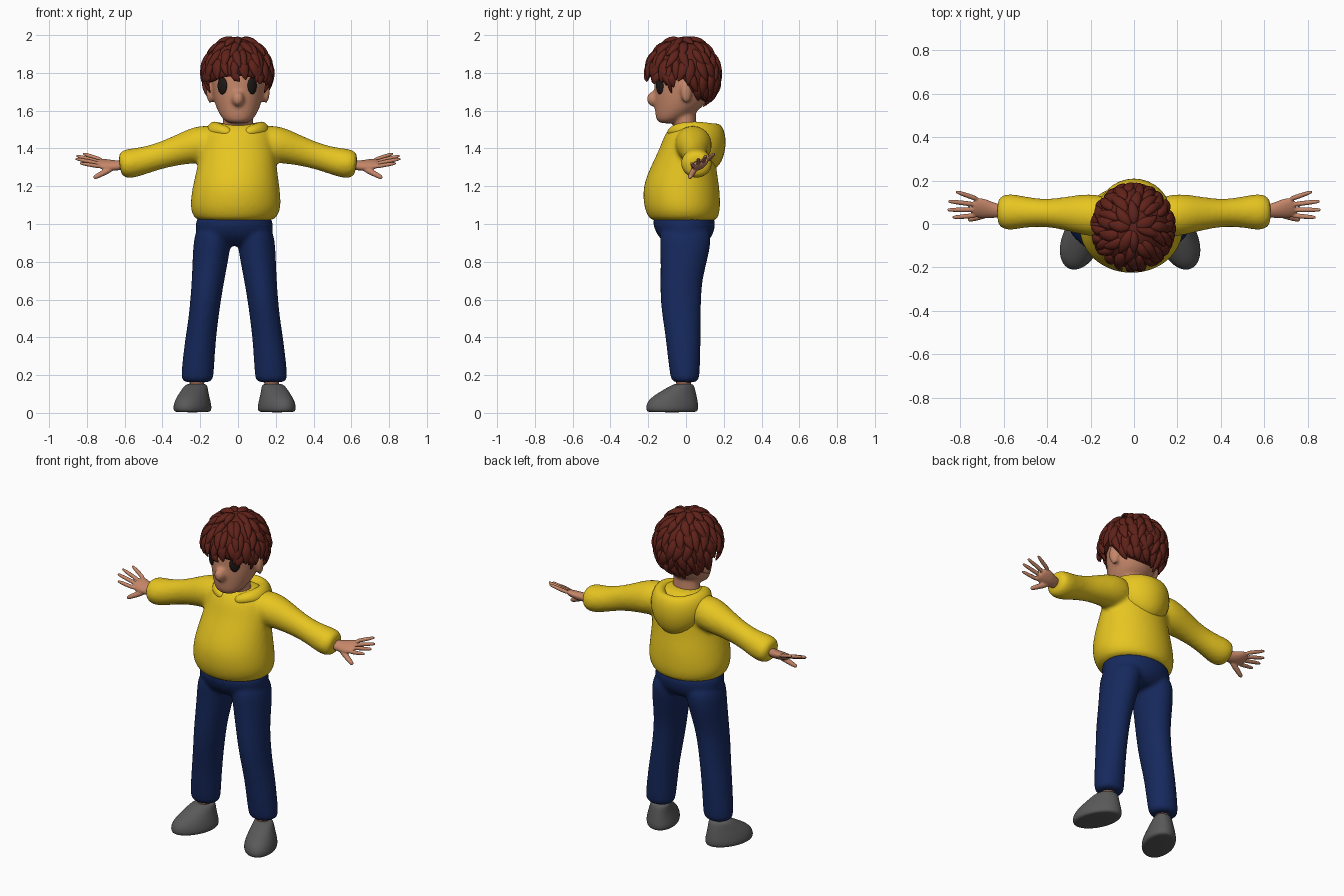
import bpy, bmesh, random
from math import sin, cos, radians, exp, tau
from mathutils import Vector, Matrix

random.seed(4)
X, Y, Z = Vector((1, 0, 0)), Vector((0, 1, 0)), Vector((0, 0, 1))


def material(name, *rgb):
    m = bpy.data.materials.new(name)
    m.diffuse_color = (*rgb, 1)
    return m


YELLOW = material("yellow", 0.80, 0.56, 0.015)
BLUE = material("navy", 0.008, 0.022, 0.11)
SKIN = material("skin", 0.56, 0.24, 0.14)
BROWN = material("red_brown", 0.115, 0.016, 0.010)
DARK = material("dark", 0.012, 0.009, 0.008)
GREY = material("grey", 0.10, 0.10, 0.10)


def tube(bm, secs, ref=Y, tan=None, n=16):
    """Closed loft through elliptical sections (x, y, z, side radius, ref radius)."""
    pts = [Vector(s[:3]) for s in secs]
    rings = []
    for i, s in enumerate(secs):
        t = tan or (pts[min(i + 1, len(pts) - 1)] - pts[max(i - 1, 0)]).normalized()
        u = (ref - t * ref.dot(t)).normalized()
        v = t.cross(u)
        rings.append([bm.verts.new(pts[i] + v * s[3] * cos(tau * k / n) + u * s[4] * sin(tau * k / n))
                      for k in range(n)])
    for a, b in zip(rings, rings[1:]):
        for k in range(n):
            bm.faces.new((a[k], a[(k + 1) % n], b[(k + 1) % n], b[k]))
    bm.faces.new(rings[0])
    bm.faces.new(rings[-1])


def ball(bm, c, r, rot=0):
    bmesh.ops.create_uvsphere(bm, u_segments=24, v_segments=14, radius=1, matrix=Matrix.Translation(c)
                              @ Matrix.Rotation(rot, 4, 'Z') @ Matrix.Diagonal((*r, 1)))


def make(name, bm, mat, sub=2, voxel=0, smooth=6):
    bmesh.ops.recalc_face_normals(bm, faces=bm.faces)
    me = bpy.data.meshes.new(name)
    bm.to_mesh(me)
    bm.free()
    me.materials.append(mat)
    me.shade_smooth()
    ob = bpy.data.objects.new(name, me)
    bpy.context.collection.objects.link(ob)
    if sub:
        m = ob.modifiers.new("round", 'SUBSURF')
        m.levels = m.render_levels = sub
    if voxel:  # melt overlapping pieces into one skin
        m = ob.modifiers.new("union", 'REMESH')
        m.mode, m.voxel_size, m.use_smooth_shade = 'VOXEL', voxel, True
        m = ob.modifiers.new("blend", 'SMOOTH')
        m.iterations, m.factor = smooth, 0.5
    return ob


def side(secs, s, cx=0.0):
    return [(cx + s * p[0], *p[1:]) for p in secs]


# Sweater: belly, chest and both sleeves
bm = bmesh.new()
tube(bm, [(-.015, -.01, 1.015, .18, .16), (-.015, -.013, 1.025, .215, .182), (-.013, -.018, 1.07, .240, .200),
          (-.012, -.023, 1.13, .241, .206), (-.01, -.025, 1.21, .230, .202), (-.005, -.015, 1.30, .212, .175),
          (0, .008, 1.40, .200, .148), (0, .015, 1.48, .185, .128), (0, .02, 1.525, .145, .09),
          (0, .02, 1.535, .09, .06)], Y, Z, 24)
sleeve = [(.08, .03, 1.44, .08, .08), (.19, .04, 1.425, .105, .105), (.28, .048, 1.402, .086, .087),
          (.40, .05, 1.365, .062, .070), (.50, .055, 1.335, .072, .073), (.57, .055, 1.32, .088, .082),
          (.615, .057, 1.315, .078, .072), (.628, .057, 1.313, .05, .045)]
for s in (-1, 1):
    tube(bm, side(sleeve, s), Z)
make("sweater", bm, YELLOW, 2, .012, 8)

# Hood hanging down the back, wrapped around the collar
half = [(.03, -.085, 1.478, .03, .026), (.105, -.05, 1.502, .038, .034), (.142, .03, 1.495, .046, .056),
        (.105, .125, 1.435, .058, .108)]
bm = bmesh.new()
tube(bm, half + [(0, .165, 1.40, .066, .135)] + side(half, -1)[::-1], Z)
make("hood", bm, YELLOW)

# Trousers: hips and two legs
bm = bmesh.new()
tube(bm, [(-.02, -.012, 1.06, .20, .165), (-.02, -.010, 1.0, .206, .168), (-.02, -.005, .94, .207, .150),
          (-.02, -.002, .90, .17, .11), (-.02, -.002, .885, .10, .07)], Y, Z, 24)
leg = [(.10, -.005, 1.0, .10, .14), (.117, -.002, .90, .102, .138), (.127, -.012, .80, .096, .125),
       (.139, -.025, .70, .088, .113), (.151, -.028, .60, .083, .110), (.163, -.023, .50, .081, .103),
       (.177, -.015, .40, .083, .095), (.187, -.011, .30, .086, .088), (.195, -.006, .20, .088, .080),
       (.196, -.005, .172, .083, .074), (.196, -.005, .16, .06, .05)]
for s in (-1, 1):
    tube(bm, side(leg, s, -.02), Y, Z)
make("trousers", bm, BLUE, 2, .012, 4)

# Ankles and shoes
shoe = [(.205, -.075, .003, .075, .118), (.205, -.073, .008, .093, .136), (.205, -.073, .03, .098, .142),
        (.205, -.070, .07, .088, .132), (.203, -.045, .11, .072, .098), (.200, -.018, .145, .060, .062),
        (.198, -.014, .155, .045, .045)]
for s, label in ((-1, "right"), (1, "left")):
    bm = bmesh.new()
    tube(bm, side([(.198, -.013, .12, .045, .045), (.198, -.013, .22, .045, .045)], s, -.02), Y, Z)
    make(label + "_ankle", bm, SKIN, 1)
    bm = bmesh.new()
    tube(bm, side(shoe, s, -.018), Y, Z, 20)
    for v in bm.verts:  # toes point outwards, and the toe end is fuller
        v.co.x -= s * .25 * v.co.y
    make(label + "_shoe", bm, GREY)

# Head with nose, ears and neck
bm = bmesh.new()
tube(bm, [(0, -.10, 1.532, .035, .03), (0, -.095, 1.543, .07, .06), (0, -.065, 1.575, .097, .098),
          (0, -.038, 1.62, .118, .128), (0, -.022, 1.67, .132, .148), (0, -.012, 1.73, .140, .156),
          (0, -.008, 1.80, .146, .160), (0, -.005, 1.88, .130, .140), (0, -.005, 1.94, .08, .09),
          (0, -.005, 1.955, .03, .03)], Y, Z, 24)
tube(bm, [(0, .0, 1.44, .088, .065), (0, -.005, 1.52, .084, .062), (0, -.01, 1.66, .08, .062)], Y, Z)
ball(bm, (0, -.165, 1.662), (.034, .044, .042))
for s in (-1, 1):
    ball(bm, (s * .145, .003, 1.70), (.022, .032, .062), s * .4)
make("head", bm, SKIN, 1, .01, 5)

# Eyes and brows
for s, label in ((-1, "right"), (1, "left")):
    bm = bmesh.new()
    ball(bm, (s * .079 - .004, -.138, 1.732), (.030, .012, .046), s * .66)
    make(label + "_eye", bm, DARK, 0)
    bm = bmesh.new()
    tube(bm, side([(.04, -.163, 1.803, .004, .005), (.07, -.152, 1.812, .010, .010),
                   (.10, -.130, 1.803, .010, .010), (.122, -.103, 1.782, .004, .004)], s), Z, None, 8)
    make(label + "_brow", bm, BROWN, 1)

# Hands: palm, four fanned fingers and a lowered thumb
palm = [(.595, .057, 1.315, .03, .024), (.645, .062, 1.308, .036, .026), (.69, .07, 1.312, .050, .026),
        (.73, .078, 1.322, .050, .019), (.745, .079, 1.324, .035, .012)]
fingers = [((.72, .040, 1.303), (.838, .030, 1.322)), ((.73, .065, 1.318), (.862, .065, 1.346)),
           ((.73, .090, 1.328), (.858, .105, 1.362)), ((.715, .113, 1.336), (.822, .150, 1.374)),
           ((.66, .050, 1.298), (.765, .018, 1.243))]
for s, label in ((-1, "right"), (1, "left")):
    bm = bmesh.new()
    tilt = Vector((0, -.4, .9))
    tube(bm, side(palm, s), tilt)
    for a, b in fingers:
        a, b = Vector(a), Vector(b)
        r = .017 if b.z < 1.3 else .0125
        secs = [(*a.lerp(b, f), r * w, r * w) for f, w in ((0, 1), (.35, 1.05), (.7, .95), (.95, .75), (1, .4))]
        tube(bm, side(secs, s), Z, None, 8)
    make(label + "_hand", bm, SKIN, 1, .005, 3)

# Hair: a cap whose edge follows the hairline, covered with overlapping locks
C, R = Vector((-.004, -.015, 1.79)), Vector((.178, .188, .193))


def scalp(az, th, k=1.0):
    a, t = radians(az), radians(th)
    return C + k * Vector((R.x * sin(a) * sin(t), -R.y * cos(a) * sin(t), R.z * cos(t)))


def hairline(az):
    a = abs((az + 180) % 360 - 180)
    return 92 + 24 * (1 - cos(radians(a))) - 20 * exp(-((a - 88) / 16) ** 2)


def lock(bm, az, t0, t1, width, lift, drift):
    mid = scalp(az, (t0 + t1) / 2) - C
    secs = []
    for f, w, k in ((0, .35, .97), (.25, .9, 1), (.5, 1, 1.03), (.78, .65, 1.03 + lift * .6), (1, .08, 1.02 + lift)):
        p = scalp(az + drift * f * f, t0 + (t1 - t0) * f, k)
        secs.append((*p, width * w, .02 * w + .001))
    tube(bm, secs, mid.normalized(), None, 6)


bm = bmesh.new()
N = 40
rows = [[bm.verts.new(scalp(az, max(.02, f) * hairline(az), k)) for az in (i * 360 / N for i in range(N))]
        for f, k in [(j / 10, 1) for j in range(11)] + [(1.0, .84)]]
for a, b in zip(rows, rows[1:]):
    for i in range(N):
        bm.faces.new((a[i], a[(i + 1) % N], b[(i + 1) % N], b[i]))
bm.faces.new(rows[0])
make("hair_cap", bm, BROWN, 0)

bm = bmesh.new()
for t0, count in ((4, 7), (24, 13), (44, 18), (63, 22), (84, 22), (104, 22)):
    for i in range(count):
        az = (i + random.uniform(-.3, .3)) * 360 / count + t0 * 3
        end = min(t0 + random.uniform(34, 44), hairline(az) + random.uniform(-2, 9))
        if end - t0 > 16:
            lock(bm, az, t0, end, random.uniform(.026, .036), random.uniform(.01, .07), random.uniform(-16, 16))
for s in (-1, 1):  # sideburns
    lock(bm, s * 66, 70, 121, .022, -.02, s * 2)
    lock(bm, s * 58, 68, 108, .022, .0, s * 3)
make("hair_locks", bm, BROWN, 1)
